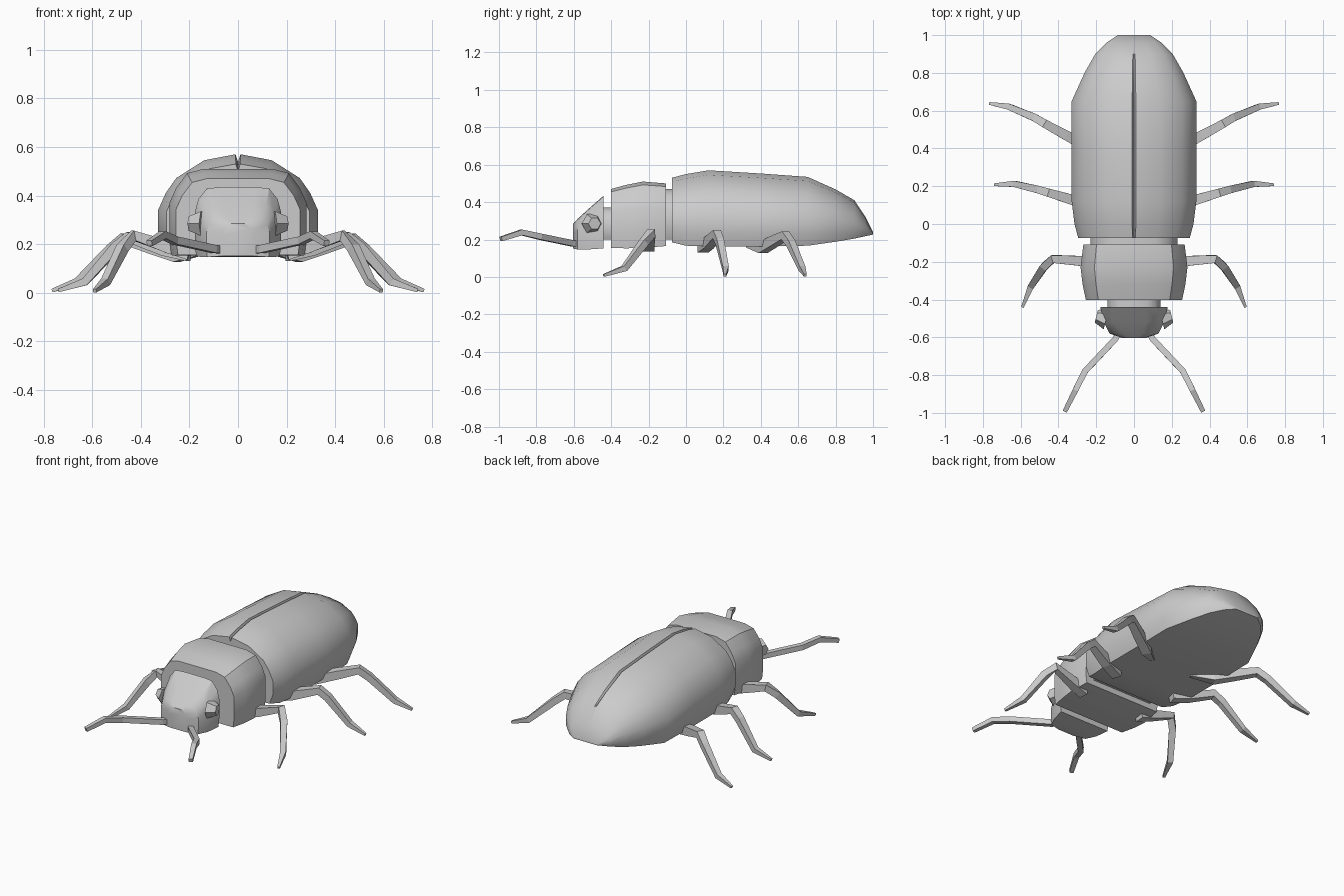
import bpy, bmesh, math
from mathutils import Vector, Matrix

grey = bpy.data.materials.new("shell grey")
grey.diffuse_color = (0.6, 0.6, 0.6, 1)


def finish(name, bm, smooth=False, mirror=False):
    bmesh.ops.recalc_face_normals(bm, faces=bm.faces)
    me = bpy.data.meshes.new(name)
    bm.to_mesh(me)
    bm.free()
    me.materials.append(grey)
    ob = bpy.data.objects.new(name, me)
    bpy.context.collection.objects.link(ob)
    if mirror:
        ob.modifiers.new("mirror", 'MIRROR')
    if smooth:
        bpy.ops.object.select_all(action='DESELECT')
        ob.select_set(True)
        bpy.context.view_layer.objects.active = ob
        bpy.ops.object.shade_smooth_by_angle(angle=math.radians(35))
    return ob


def skin(bm, rings):
    n = len(rings[0])
    for a, b in zip(rings, rings[1:]):
        for i in range(n):
            j = (i + 1) % n
            bm.faces.new((a[i], a[j], b[j], b[i]))
    bm.faces.new(rings[0])
    bm.faces.new(rings[-1])


def loft(name, half, stations):
    """Half profile in fractions; stations are (y, half width, bottom, top, groove depth)."""
    bm = bmesh.new()
    rings = []
    for y, w, lo, hi, groove in stations:
        right = [(fx * w, lo + fz * (hi - lo)) for fx, fz in half]
        pts = right + [(0, hi - groove)] + [(-x, z) for x, z in reversed(right)]
        rings.append([bm.verts.new((x, y, z)) for x, z in pts])
    skin(bm, rings)
    return finish(name, bm, smooth=True)


def limb(name, points):
    """Four-sided tapering tube; points are (x, y, z, half thickness)."""
    bm = bmesh.new()
    P = [Vector(p[:3]) for p in points]
    rings = []
    for i, p in enumerate(P):
        t = Vector()
        if i:
            t += (p - P[i - 1]).normalized()
        if i < len(P) - 1:
            t += (P[i + 1] - p).normalized()
        t.normalize()
        side = t.cross(Vector((0, 0, 1))).normalized()
        up = side.cross(t)
        r = points[i][3]
        rings.append([bm.verts.new(p + side * a * r + up * b * r)
                      for a, b in ((1, 1), (-1, 1), (-1, -1), (1, -1))])
    skin(bm, rings)
    return finish(name, bm, mirror=True)


# wing cases and abdomen, with the centre seam as a groove
loft("abdomen",
     [(0.92, 0), (1, 0.18), (1, 0.43), (0.9, 0.61), (0.77, 0.76), (0.42, 0.94), (0.03, 1)],
     [(-0.075, 0.295, 0.185, 0.53, 0.03), (0.0, 0.315, 0.167, 0.55, 0.03),
      (0.12, 0.33, 0.163, 0.57, 0.03), (0.4, 0.33, 0.163, 0.553, 0.03),
      (0.65, 0.33, 0.167, 0.535, 0.025), (0.8, 0.262, 0.188, 0.468, 0.015),
      (0.9, 0.205, 0.205, 0.41, 0), (0.96, 0.145, 0.218, 0.32, 0),
      (1.0, 0.085, 0.226, 0.24, 0)])

# thorax shield
loft("thorax",
     [(0.97, 0), (1, 0.2), (1, 0.6), (0.9, 0.78), (0.74, 0.95), (0.5, 1)],
     [(-0.402, 0.255, 0.155, 0.47, 0), (-0.32, 0.272, 0.153, 0.492, 0),
      (-0.23, 0.283, 0.155, 0.51, 0), (-0.108, 0.268, 0.165, 0.50, 0)])

# joints between the body sections
joint = [(0.9, 0), (1, 0.2), (1, 0.6), (0.8, 0.88), (0.5, 1)]
loft("waist", joint, [(-0.13, 0.23, 0.2, 0.47, 0), (-0.05, 0.23, 0.2, 0.47, 0)])
loft("neck", joint, [(-0.46, 0.14, 0.2, 0.37, 0), (-0.38, 0.14, 0.2, 0.37, 0)])

# head
loft("head",
     [(0.97, 0), (1, 0.2), (1, 0.62), (0.92, 0.82), (0.72, 0.98), (0.4, 1)],
     [(-0.604, 0.06, 0.152, 0.285, 0), (-0.58, 0.13, 0.147, 0.31, 0),
      (-0.52, 0.16, 0.147, 0.365, 0), (-0.44, 0.178, 0.153, 0.435, 0)])

# eyes: flattened six-sided cones
bm = bmesh.new()
bmesh.ops.create_cone(bm, cap_ends=True, segments=6, radius1=0.058, radius2=0.034, depth=0.055,
                      matrix=Matrix.Translation((0.173, -0.495, 0.285))
                      @ Matrix.Rotation(math.radians(14), 4, 'Z')
                      @ Matrix.Rotation(math.radians(90), 4, 'Y'))
finish("eyes", bm, mirror=True)

# antennae
limb("antennae", [(0.07, -0.56, 0.175, 0.015), (0.1, -0.61, 0.18, 0.016),
                  (0.26, -0.78, 0.215, 0.016), (0.31, -0.88, 0.238, 0.015),
                  (0.365, -0.99, 0.203, 0.012)])

# legs: hip, knee, shin, foot
limb("front_legs", [(0.2, -0.2, 0.165, 0.03), (0.29, -0.195, 0.19, 0.026),
                    (0.43, -0.185, 0.235, 0.021), (0.475, -0.225, 0.185, 0.02),
                    (0.545, -0.33, 0.045, 0.016), (0.59, -0.44, 0.008, 0.007)])
limb("middle_legs", [(0.2, 0.09, 0.16, 0.03), (0.3, 0.12, 0.18, 0.028),
                     (0.45, 0.165, 0.228, 0.022), (0.5, 0.18, 0.19, 0.02),
                     (0.63, 0.212, 0.045, 0.016), (0.74, 0.208, 0.009, 0.007)])
limb("rear_legs", [(0.14, 0.33, 0.17, 0.012), (0.25, 0.41, 0.155, 0.028),
                   (0.36, 0.47, 0.19, 0.026), (0.47, 0.53, 0.222, 0.022),
                   (0.52, 0.56, 0.18, 0.02), (0.66, 0.62, 0.045, 0.016),
                   (0.765, 0.638, 0.009, 0.007)])
